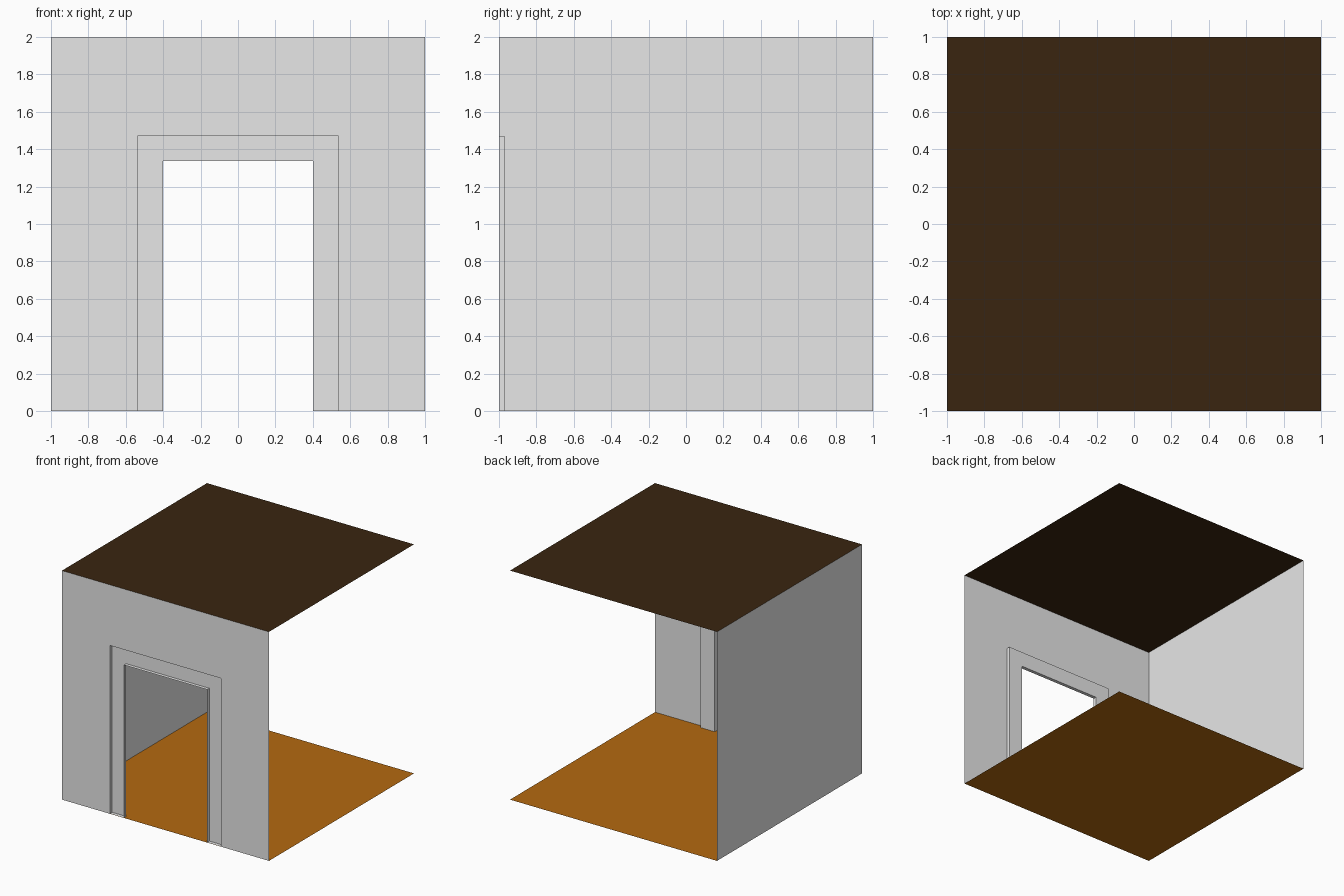
import bpy, bmesh

if "Cube" in bpy.data.objects:
    bpy.data.objects.remove(bpy.data.objects["Cube"])


def material(name, rgb):
    m = bpy.data.materials.new(name)
    m.diffuse_color = (*rgb, 1)
    m.use_nodes = True
    m.node_tree.nodes["Principled BSDF"].inputs["Base Color"].default_value = m.diffuse_color
    return m


wall_mat = material("pale_plaster", (0.8, 0.8, 0.8))
floor_mat = material("orange_wood", (0.456, 0.141, 0.005))
ceiling_mat = material("dark_wood", (0.042, 0.0185, 0.005))


def finish(name, bm, mat):
    bmesh.ops.remove_doubles(bm, verts=bm.verts, dist=1e-5)
    me = bpy.data.meshes.new(name)
    bm.to_mesh(me)
    bm.free()
    me.materials.append(mat)
    ob = bpy.data.objects.new(name, me)
    bpy.context.collection.objects.link(ob)
    return ob


def panel(name, corners, mat):
    bm = bmesh.new()
    bm.faces.new([bm.verts.new(c) for c in corners])
    return finish(name, bm, mat)


def arch(bm, half_w, height, y):
    """Door-shaped open outline: up, across, down."""
    return [bm.verts.new((x, y, z)) for x, z in
            ((-half_w, 0), (-half_w, height), (half_w, height), (half_w, 0))]


def bridge(name, outlines):
    """Skin a sequence of door-shaped outlines, facing into the room."""
    bm = bmesh.new()
    rows = [arch(bm, *o) for o in outlines]
    for a, b in zip(rows, rows[1:]):
        for i in range(3):
            bm.faces.new((a[i], a[i + 1], b[i + 1], b[i]))
    return finish(name, bm, wall_mat)


FRONT, INNER = -1.0, -0.97
FRAME, DOOR = (0.537, 1.47), (0.402, 1.336)

# Floor, ceiling and solid side wall are single sheets
panel("floor", [(-1, -1, 0), (1, -1, 0), (1, 1, 0), (-1, 1, 0)], floor_mat)
panel("ceiling", [(-1, -1, 2), (-1, 1, 2), (1, 1, 2), (1, -1, 2)], ceiling_mat)
panel("side_wall", [(-1, -1, 0), (-1, 1, 0), (-1, 1, 2), (-1, -1, 2)], wall_mat)

# Front wall around the doorway
bridge("front_wall", [(1, 2, FRONT), (*FRAME, FRONT)])

# Door frame: raised into the room, hollow on the outside
bridge("door_frame", [(*FRAME, FRONT), (*FRAME, INNER), (*DOOR, INNER), (*DOOR, FRONT)])

# Foot of each frame post, lying on the floor
for side, (x0, x1) in (("left", (-FRAME[0], -DOOR[0])), ("right", (DOOR[0], FRAME[0]))):
    panel("frame_foot_" + side,
          [(x0, FRONT, 0.002), (x1, FRONT, 0.002), (x1, INNER, 0.002), (x0, INNER, 0.002)],
          wall_mat)
